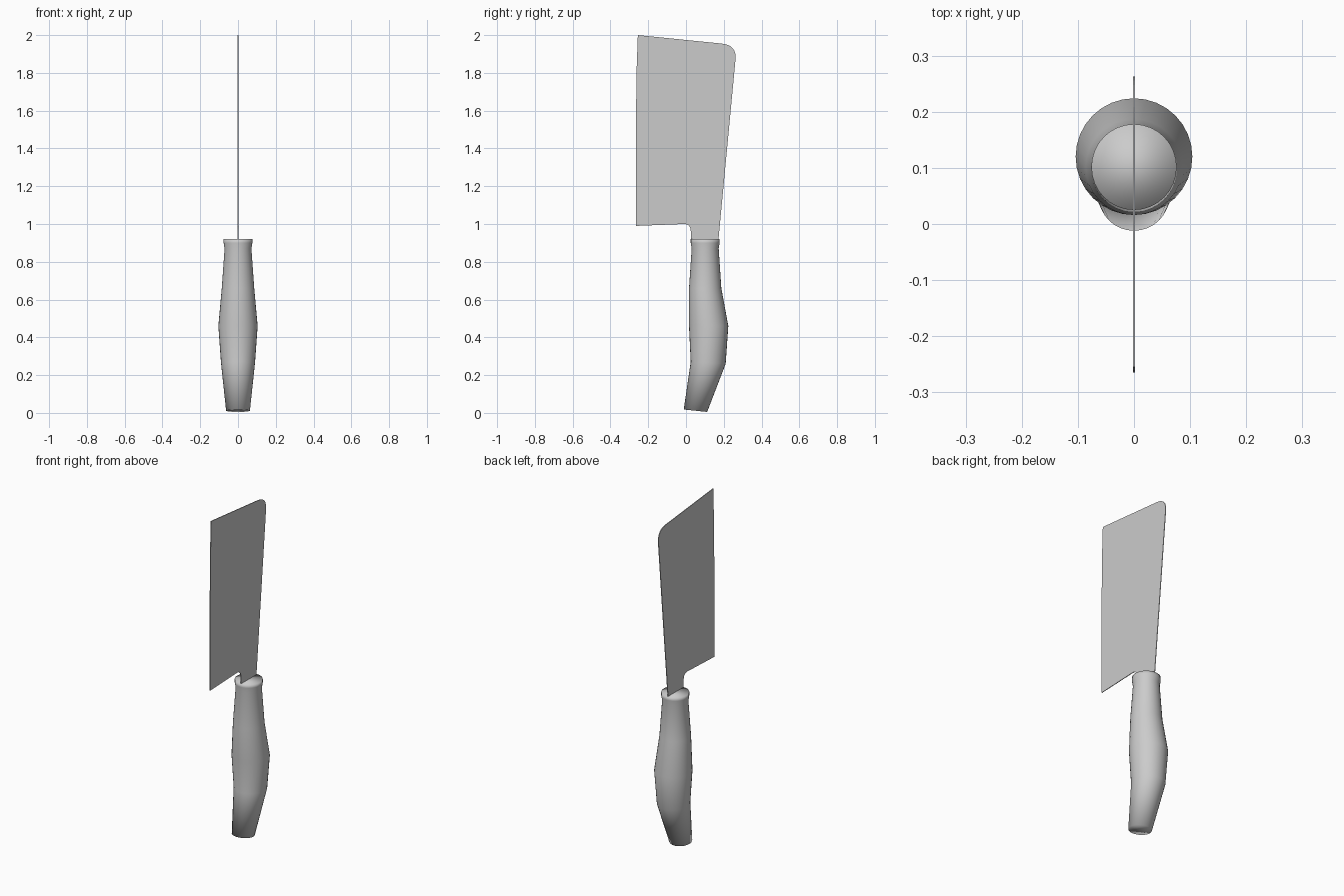
import bpy, bmesh, math
from mathutils import Vector

if "Cube" in bpy.data.objects:
    bpy.data.objects.remove(bpy.data.objects["Cube"], do_unlink=True)

grey = bpy.data.materials.new("plain grey")
grey.use_nodes = True
colour = (0.6, 0.6, 0.6, 1)
grey.diffuse_color = colour
grey.node_tree.nodes["Principled BSDF"].inputs["Base Color"].default_value = colour


def add_object(name, bm):
    bmesh.ops.recalc_face_normals(bm, faces=bm.faces)
    mesh = bpy.data.meshes.new(name)
    bm.to_mesh(mesh)
    bm.free()
    mesh.materials.append(grey)
    obj = bpy.data.objects.new(name, mesh)
    bpy.context.collection.objects.link(obj)
    return obj


def rounded(start, corner, end, steps=8):
    """Points of a rounded corner between two points of an outline."""
    a, b, c = Vector(start), Vector(corner), Vector(end)
    ts = [i / steps for i in range(steps + 1)]
    return [a * (1 - t) ** 2 + b * 2 * t * (1 - t) + c * t * t for t in ts]


# Blade: a thin flat plate with a rounded tip, a rounded heel and a tang
outline = [(-0.265, 0.99), (-0.265, 1.5), (-0.262, 1.8), (-0.255, 2.0)]
outline += rounded((0.19, 1.955), (0.27, 1.947), (0.262, 1.87))
outline += [(0.172, 0.92), (0.165, 0.85), (0.035, 0.85), (0.027, 0.92)]
outline += rounded((0.025, 0.965), (0.023, 1.0), (-0.01, 1.0))
thickness = 0.004
bm = bmesh.new()
side = bm.faces.new([bm.verts.new((-thickness / 2, y, z)) for y, z in outline])
extruded = bmesh.ops.extrude_face_region(bm, geom=[side], use_keep_orig=True)
moved = [g for g in extruded["geom"] if isinstance(g, bmesh.types.BMVert)]
bmesh.ops.translate(bm, verts=moved, vec=(thickness, 0, 0))
add_object("blade", bm)

# Handle: lofted rings given as front (y, z), back (y, z) and half width
rings = [
    ((-0.012, 0.018), (0.112, 0.005), 0.063),
    ((0.025, 0.27), (0.21, 0.26), 0.09),
    ((0.016, 0.46), (0.224, 0.46), 0.104),
    ((0.016, 0.66), (0.187, 0.66), 0.086),
    ((0.03, 0.87), (0.173, 0.87), 0.071),
    ((0.025, 0.9), (0.178, 0.9), 0.076),
    ((0.025, 0.92), (0.178, 0.92), 0.076),
]
sides = 32
bm = bmesh.new()
loops = []
for front, back, half_width in rings:
    mid = (Vector(front) + Vector(back)) / 2
    arm = (Vector(back) - Vector(front)) / 2
    loop = []
    for i in range(sides):
        a = math.tau * i / sides
        p = mid + arm * math.sin(a)
        loop.append(bm.verts.new((half_width * math.cos(a), p.x, p.y)))
    loops.append(loop)
for low, high in zip(loops, loops[1:]):
    for i in range(sides):
        j = (i + 1) % sides
        bm.faces.new((low[i], low[j], high[j], high[i]))
bm.faces.new(loops[0])
bm.faces.new(loops[-1])
handle = add_object("handle", bm)
for face in handle.data.polygons:
    face.use_smooth = True
